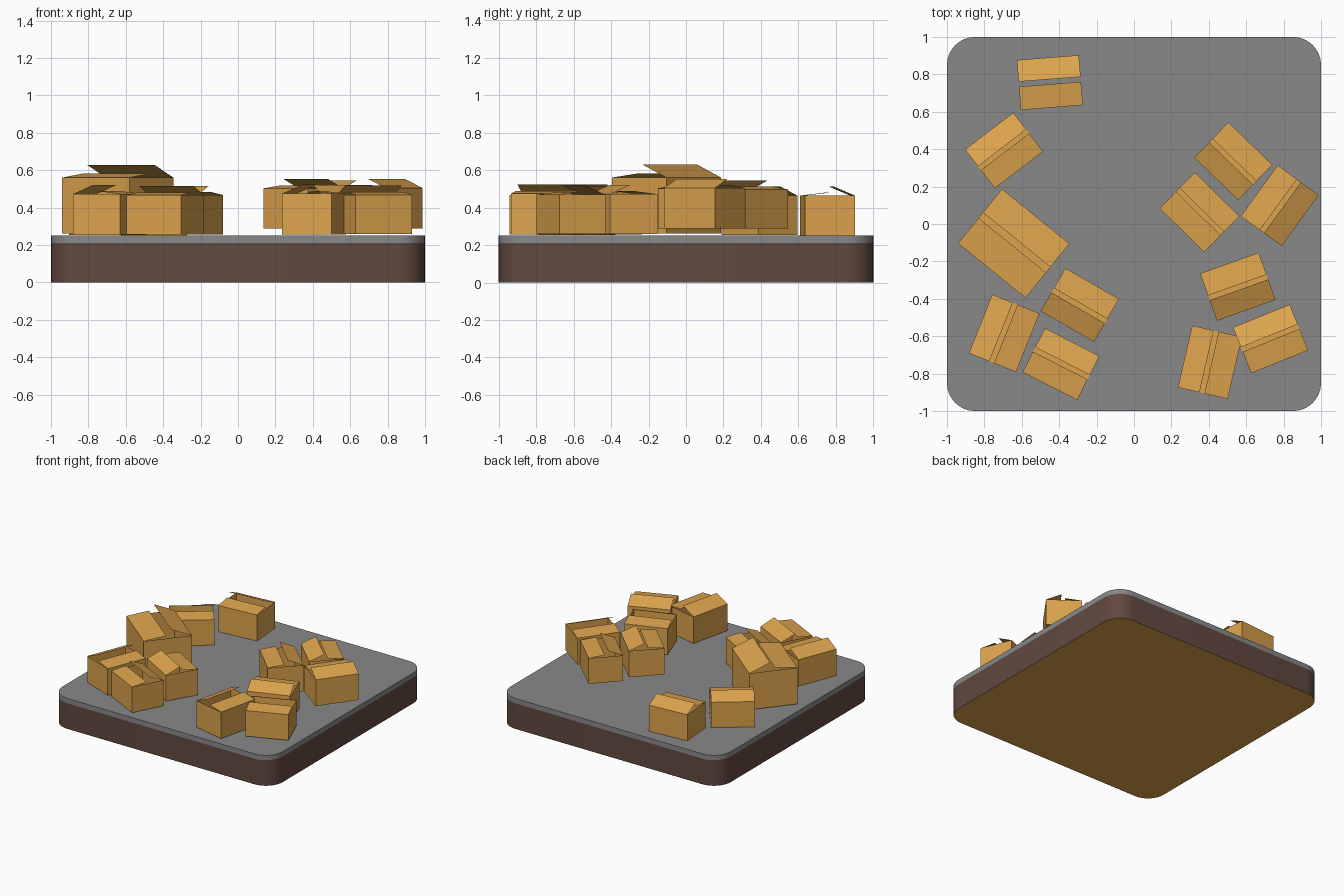
import bpy, bmesh
from math import radians, sin, cos, pi

if "Cube" in bpy.data.objects:
    bpy.data.objects.remove(bpy.data.objects["Cube"])


def material(name, rgb):
    m = bpy.data.materials.new(name)
    m.diffuse_color = (*rgb, 1)
    m.use_nodes = True
    m.node_tree.nodes["Principled BSDF"].inputs["Base Color"].default_value = m.diffuse_color
    return m


CARD = material("cardboard", (0.72, 0.37, 0.075))
SOIL = material("dark_brown", (0.12, 0.067, 0.05))
GREY = material("grey", (0.25, 0.25, 0.25))


def add_object(name, mesh):
    ob = bpy.data.objects.new(name, mesh)
    bpy.context.collection.objects.link(ob)
    return ob


def rounded_slab(name, z0, z1, mats, r=0.15, seg=8):
    """Rounded square slab; the second material goes on the underside."""
    bm = bmesh.new()
    pts = []
    for k, (sx, sy) in enumerate([(1, 1), (-1, 1), (-1, -1), (1, -1)]):
        for i in range(seg + 1):
            a = (k + i / seg) * pi / 2
            pts.append((sx * (1 - r) + r * cos(a), sy * (1 - r) + r * sin(a)))
    low = [bm.verts.new((x, y, z0)) for x, y in pts]
    high = [bm.verts.new((x, y, z1)) for x, y in pts]
    bm.faces.new(high)
    bottom = bm.faces.new(low[::-1])
    n = len(pts)
    for i in range(n):
        j = (i + 1) % n
        bm.faces.new((low[i], low[j], high[j], high[i]))
    bottom.material_index = len(mats) - 1
    mesh = bpy.data.meshes.new(name)
    bm.to_mesh(mesh)
    bm.free()
    for m in mats:
        mesh.materials.append(m)
    ob = add_object(name, mesh)
    bpy.context.view_layer.objects.active = ob
    ob.select_set(True)
    bpy.ops.object.shade_smooth_by_angle(angle=radians(30))
    ob.select_set(False)


def carton_mesh(w=0.333, d=0.268, h=0.214, flap=0.126):
    """Open carton with a steep back flap and a nearly flat front flap."""
    bm = bmesh.new()
    corners = [(-w / 2, -d / 2), (w / 2, -d / 2), (w / 2, d / 2), (-w / 2, d / 2)]
    low = [bm.verts.new((x, y, 0)) for x, y in corners]
    high = [bm.verts.new((x, y, h)) for x, y in corners]
    bm.faces.new(low[::-1])
    for i in range(4):
        j = (i + 1) % 4
        bm.faces.new((low[i], low[j], high[j], high[i]))
    # flaps hinged on the two long rims
    for a, b, side, tilt in [(0, 1, 1, 7), (2, 3, -1, 23)]:
        t = radians(tilt)
        tip = [bm.verts.new((high[i].co.x, high[i].co.y + side * flap * cos(t),
                             h + flap * sin(t))) for i in (b, a)]
        bm.faces.new((high[a], high[b], *tip))
    mesh = bpy.data.meshes.new("carton")
    bm.to_mesh(mesh)
    bm.free()
    mesh.materials.append(CARD)
    return mesh


# ground block
rounded_slab("ground_base", 0, 0.21, [SOIL, CARD])
rounded_slab("ground_top", 0.21, 0.25, [GREY])

# cartons: x, y, z, turn, scale
carton = carton_mesh()
PLACES = [
    (-0.45, 0.756, 0.25, 4.5, 1.0),
    (-0.695, 0.393, 0.255, 37.5, 0.975),
    (-0.643, -0.104, 0.262, -39, 1.394),
    (-0.694, -0.584, 0.255, 68.3, 1.015),
    (-0.29, -0.433, 0.256, 150, 0.99),
    (-0.39, -0.749, 0.256, -27, 0.985),
    (0.531, 0.336, 0.288, 136, 0.98),
    (0.35, 0.063, 0.288, -44.5, 1.005),
    (0.779, 0.098, 0.288, -126, 1.01),
    (0.555, -0.335, 0.258, 199.7, 1.0),
    (0.73, -0.614, 0.258, 22, 0.985),
    (0.406, -0.739, 0.256, 77, 1.02),
]
for i, (x, y, z, turn, s) in enumerate(PLACES, 1):
    ob = add_object(f"carton_{i:02d}", carton)
    ob.location = (x, y, z)
    ob.rotation_euler.z = radians(turn)
    ob.scale = (s, s, s)
